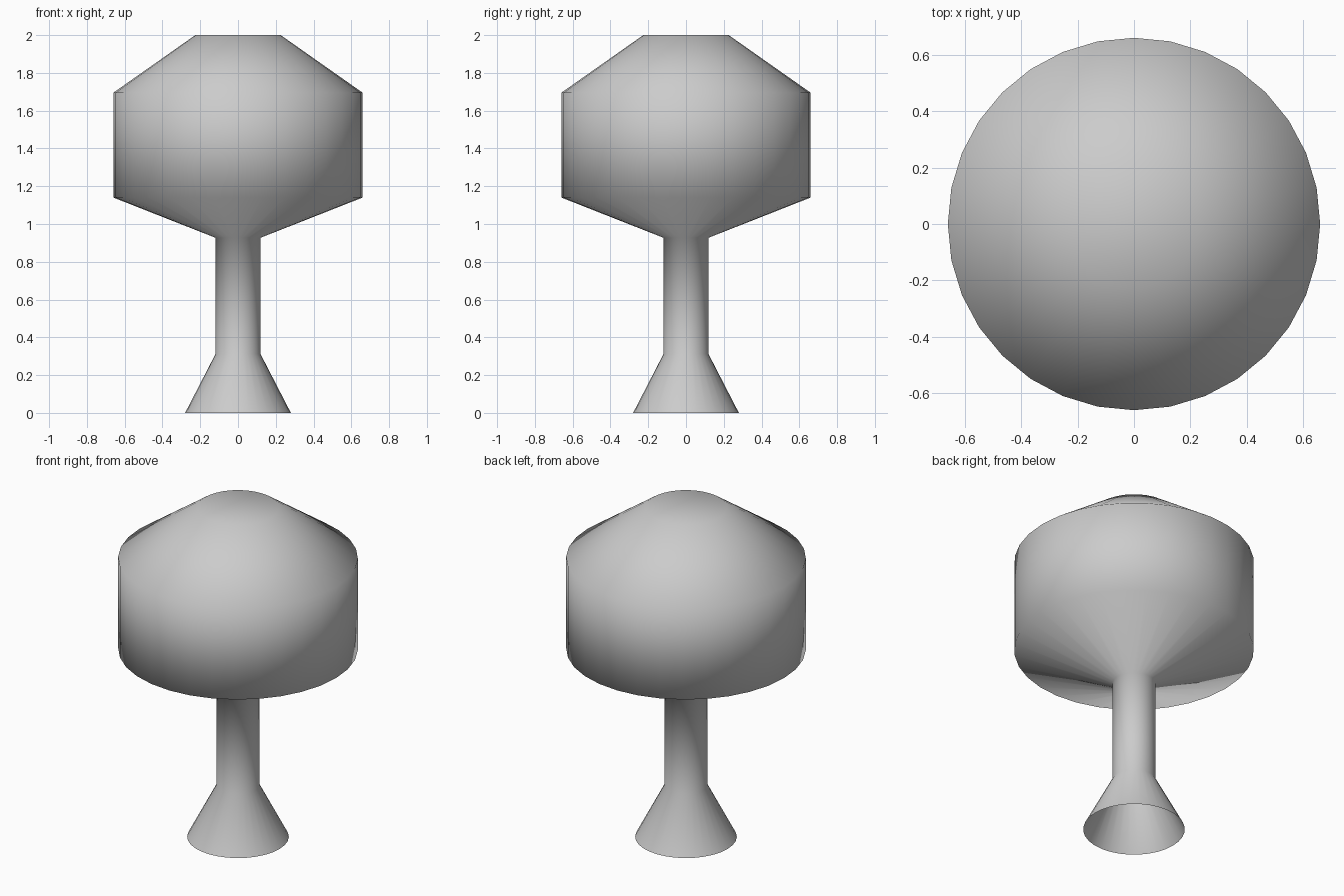
import bpy, bmesh
from math import cos, sin, tau

if "Cube" in bpy.data.objects:
    bpy.data.objects.remove(bpy.data.objects["Cube"])

SIDES = 32
# (radius, height) from the open foot up to the flat top
PROFILE = [(0.28, 0.0), (0.119, 0.312), (0.119, 0.927),
           (0.66, 1.14), (0.66, 1.695), (0.226, 2.0)]


def lathe(name, profile, sides):
    bm = bmesh.new()
    rings = [[bm.verts.new((r * cos(tau * i / sides), r * sin(tau * i / sides), z))
              for i in range(sides)] for r, z in profile]
    for low, high in zip(rings, rings[1:]):
        for i in range(sides):
            j = (i + 1) % sides
            bm.faces.new((low[i], low[j], high[j], high[i]))
    # closed flat top; the foot stays open underneath
    bm.faces.new(rings[-1])
    for face in bm.faces:
        face.smooth = True
    mesh = bpy.data.meshes.new(name)
    bm.to_mesh(mesh)
    bm.free()
    obj = bpy.data.objects.new(name, mesh)
    bpy.context.collection.objects.link(obj)
    return obj


# flared foot, stem and rounded head in one smooth skin
lathe("stem_and_head", PROFILE, SIDES)
